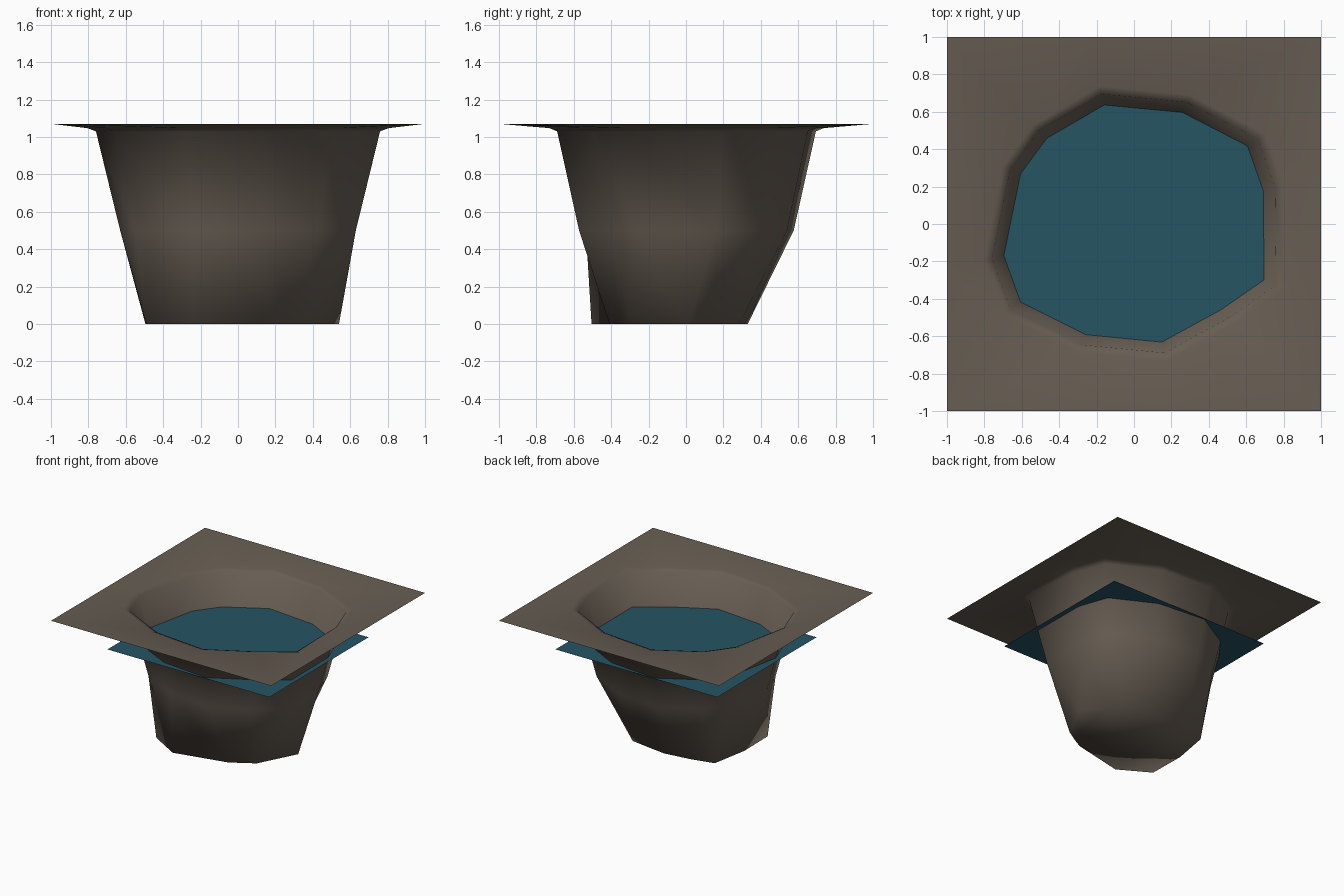
import bpy, bmesh

cube = bpy.data.objects.get("Cube")
if cube:
    bpy.data.objects.remove(cube, do_unlink=True)


def material(name, rgb):
    mat = bpy.data.materials.new(name)
    mat.use_nodes = True
    mat.diffuse_color = (*rgb, 1)
    bsdf = mat.node_tree.nodes["Principled BSDF"]
    bsdf.inputs["Base Color"].default_value = (*rgb, 1)
    bsdf.inputs["Roughness"].default_value = 0.9
    return mat


def finish(bm, name, mat):
    mesh = bpy.data.meshes.new(name)
    bm.to_mesh(mesh)
    bm.free()
    mesh.materials.append(mat)
    obj = bpy.data.objects.new(name, mesh)
    bpy.context.collection.objects.link(obj)
    return obj


earth = material("brown earth", (0.135, 0.110, 0.086))
water = material("deep teal water", (0.019, 0.090, 0.125))

# Irregular outline of the pit at the waterline, and of its floor
outline = [(.70, -.30), (.695, .18), (.61, .42), (.26, .60), (-.16, .64), (-.47, .46),
           (-.61, .27), (-.70, -.17), (-.61, -.42), (-.26, -.595), (.15, -.635), (.47, -.46)]
floor = [(.38, -.30), (.54, .01), (.41, .15), (.285, .285), (-.03, .33), (-.25, .30),
         (-.44, .255), (-.495, -.05), (-.49, -.36), (-.24, -.505), (.19, -.41), (.29, -.355)]
corners = {2, 5, 8, 11}


def square_edge(i, x, y):
    # Push an outline point out to the square border, or to its corner
    if i in corners:
        return (1 if x > 0 else -1, 1 if y > 0 else -1)
    m = max(abs(x), abs(y))
    return (x / m, y / m)


def scaled(f):
    return [(x * f, y * f) for x, y in outline]


border = [square_edge(i, x, y) for i, (x, y) in enumerate(outline)]
levels = [(border, 1.07), (scaled(1.15), 1.047), (scaled(1.085), 1.03),
          (scaled(.90), .5), (floor, 0)]

# Ground sheet with the pit sunk into it
bm = bmesh.new()
rings = [[bm.verts.new((x, y, z)) for x, y in pts] for pts, z in levels]
n = len(outline)
for upper, lower in zip(rings, rings[1:]):
    for i in range(n):
        j = (i + 1) % n
        bm.faces.new((upper[i], upper[j], lower[j], lower[i]))
bm.faces.new(rings[-1])
for f in bm.faces:
    f.smooth = True
finish(bm, "ground_and_pit", earth)

# Flat sheet of water cutting through the pit
bm = bmesh.new()
bm.faces.new([bm.verts.new((sx * .735, sy * .645, .77))
              for sx, sy in ((-1, -1), (1, -1), (1, 1), (-1, 1))])
finish(bm, "water_surface", water)
